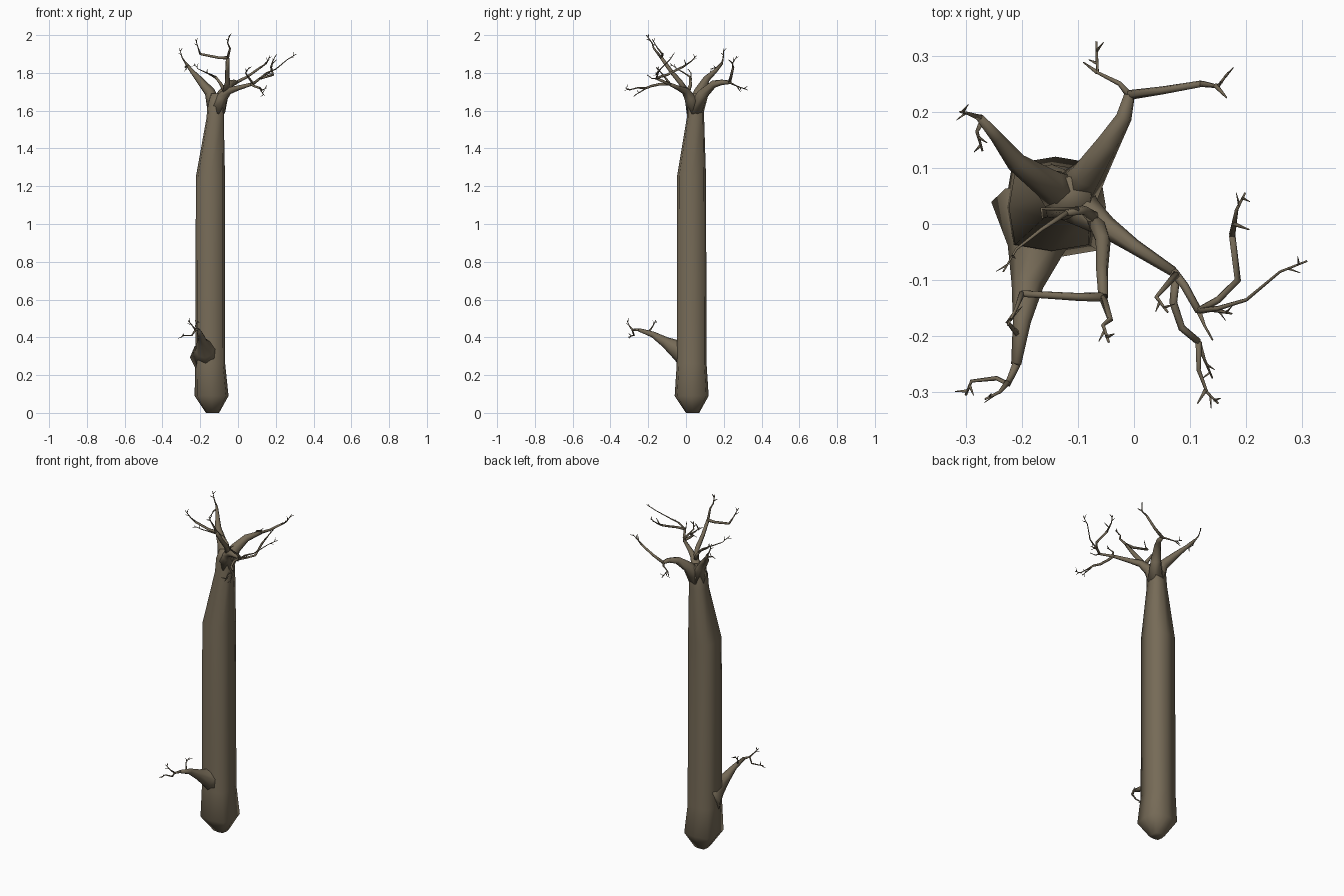
import bpy, bmesh, math, random
from mathutils import Vector

default_cube = bpy.data.objects.get("Cube")
if default_cube:
    bpy.data.objects.remove(default_cube, do_unlink=True)
random.seed(4)

BARK = (0.18, 0.145, 0.095, 1)
bark = bpy.data.materials.new("brown_bark")
bark.use_nodes = True
bark.diffuse_color = BARK
shader = bark.node_tree.nodes["Principled BSDF"]
shader.inputs["Base Color"].default_value = BARK
shader.inputs["Roughness"].default_value = 0.9


def loft(name, rings):
    """Skin a closed, smooth-shaded surface over a series of rings."""
    bm = bmesh.new()
    loops = [[bm.verts.new(point) for point in ring] for ring in rings]
    sides = len(loops[0])
    for low, high in zip(loops, loops[1:]):
        for i in range(sides):
            j = (i + 1) % sides
            bm.faces.new((low[i], low[j], high[j], high[i]))
    bm.faces.new(loops[0][::-1])
    bm.faces.new(loops[-1])
    bmesh.ops.recalc_face_normals(bm, faces=bm.faces)
    mesh = bpy.data.meshes.new(name)
    bm.to_mesh(mesh)
    bm.free()
    mesh.materials.append(bark)
    for polygon in mesh.polygons:
        polygon.use_smooth = True
    obj = bpy.data.objects.new(name, mesh)
    bpy.context.collection.objects.link(obj)
    return obj


def branch(name, points, start_radius, end_radius, sides=6):
    """Tapered tube along a path, carrying its frame from bend to bend."""
    path = [Vector(point) for point in points]
    last = len(path) - 1
    tangents = []
    for i in range(len(path)):
        ahead = path[min(i + 1, last)] - path[i]
        behind = path[i] - path[max(i - 1, 0)]
        tangents.append((ahead.normalized() + behind.normalized()).normalized())
    across = tangents[0].orthogonal().normalized()
    rings = []
    for i, (point, tangent) in enumerate(zip(path, tangents)):
        if i:
            across = tangents[i - 1].rotation_difference(tangent) @ across
        other = tangent.cross(across)
        radius = start_radius * (end_radius / start_radius) ** (i / last)
        ring = []
        for s in range(sides):
            angle = math.tau * s / sides
            ring.append(point + radius * (across * math.cos(angle) + other * math.sin(angle)))
        rings.append(ring)
    return loft(name, rings)


def twig(name, points, radius=0.006, spikes=True):
    """Thin branch with a short pair of thorns near its tip."""
    branch(name, points, radius, radius * 0.3, sides=5)
    if not spikes:
        return
    base, tip = Vector(points[-2]), Vector(points[-1])
    direction = (tip - base).normalized()
    for side in (-1, 1):
        root = base.lerp(tip, 0.5 + side * 0.2)
        out = direction.orthogonal().normalized() * side
        out.z += random.uniform(0, 0.7)
        end = root + (direction * 0.6 + out).normalized() * 0.024
        branch(name + "_thorn", [root, end], radius * 0.5, radius * 0.12, sides=4)


# Trunk: rounded-square sections given as height, centre and half width
def trunk_ring(z, x, y, half):
    ring = []
    for i in range(8):
        reach = half * (1.21 if i % 2 else 1.0)
        angle = math.tau * i / 8
        ring.append((x + reach * math.cos(angle), y + reach * math.sin(angle), z))
    return ring


loft("trunk", [trunk_ring(*section) for section in (
    (0, -.135, .035, .035), (.09, -.14, .03, .09), (.26, -.147, .03, .079),
    (1.25, -.146, .029, .077), (1.56, -.121, .05, .046),
    (1.64, -.117, .05, .044), (1.69, -.11, .05, .034))])

# Back right limb with its hooked end
branch("back_right_limb", [(-.118, .05, 1.6), (-.15, .07, 1.70), (-.21, .11, 1.77),
                           (-.245, .155, 1.81), (-.275, .19, 1.85)], .046, .007)
twig("back_right_tip", [(-.275, .19, 1.85), (-.295, .197, 1.88), (-.31, .2, 1.93)])
twig("back_right_spur", [(-.27, .185, 1.84), (-.28, .165, 1.83), (-.27, .13, 1.82)])

# Back left limb, forking into a low and a rising branch
branch("back_left_limb", [(-.112, .05, 1.6), (-.08, .09, 1.69), (-.045, .145, 1.74),
                          (-.018, .19, 1.75), (-.008, .23, 1.75)], .047, .01)
twig("back_low_twig", [(-.008, .23, 1.75), (-.025, .25, 1.74), (-.065, .27, 1.73),
                       (-.067, .325, 1.71)], .007)
twig("back_low_spur", [(-.065, .27, 1.73), (-.09, .288, 1.70)], .004, False)
branch("back_rising_branch", [(-.008, .23, 1.75), (.05, .238, 1.78), (.12, .25, 1.83)], .009, .006)
twig("back_rising_tip", [(.12, .25, 1.83), (.15, .245, 1.85), (.168, .27, 1.89)])
twig("back_rising_spur", [(.145, .247, 1.85), (.165, .225, 1.87)], .005, False)

# Left limb, the main spreading one
branch("left_limb", [(-.112, .045, 1.6), (-.085, .02, 1.67), (-.05, -.005, 1.705),
                     (0, -.04, 1.72), (.07, -.085, 1.74)], .045, .009)
branch("left_outer_branch", [(.07, -.085, 1.74), (.09, -.11, 1.75), (.115, -.155, 1.77)], .009, .007)
twig("left_outer_spur", [(.115, -.155, 1.77), (.125, -.18, 1.77), (.14, -.207, 1.79)], .005, False)
branch("left_upright", [(.115, -.155, 1.77), (.15, -.135, 1.78), (.185, -.1, 1.79),
                        (.175, -.02, 1.83)], .007, .006)
twig("left_upright_tip", [(.175, -.02, 1.83), (.183, .025, 1.86), (.198, .055, 1.89)])
twig("left_upright_spur", [(.178, 0, 1.845), (.205, -.01, 1.87)], .004, False)
twig("left_long_twig", [(.115, -.155, 1.77), (.15, -.15, 1.8), (.2, -.135, 1.82),
                        (.26, -.085, 1.87), (.308, -.066, 1.9)])
twig("left_long_spur", [(.14, -.152, 1.79), (.175, -.16, 1.80)], .005)

# Drooping branch and short hook below the left limb
branch("front_left_branch", [(.075, -.09, 1.74), (.07, -.14, 1.74), (.085, -.185, 1.73),
                             (.115, -.21, 1.72)], .008, .006)
twig("front_left_tip", [(.115, -.21, 1.72), (.115, -.26, 1.72), (.13, -.3, 1.71),
                        (.15, -.32, 1.72)])
twig("front_left_spur", [(.115, -.21, 1.72), (.125, -.24, 1.70), (.14, -.275, 1.68)], .005)
twig("front_left_thorn", [(.128, -.295, 1.71), (.113, -.32, 1.72)], .004, False)
twig("front_left_hook", [(.075, -.09, 1.75), (.04, -.13, 1.8), (.06, -.157, 1.83)], .007)

# Front limb, rising to the highest tips
branch("front_limb", [(-.07, .01, 1.69), (-.055, -.03, 1.75), (-.057, -.08, 1.81),
                      (-.055, -.13, 1.88)], .017, .009)
twig("front_high_tip", [(-.055, -.13, 1.88), (-.042, -.17, 1.93), (-.055, -.18, 1.96),
                        (-.045, -.21, 2.0)], .008)
branch("front_cross_branch", [(-.055, -.13, 1.88), (-.1, -.13, 1.88), (-.2, -.124, 1.9)], .009, .006)
twig("front_cross_tip", [(-.2, -.124, 1.9), (-.21, -.15, 1.93), (-.225, -.18, 1.98)])

# Small inner branch leaning across the crown
branch("inner_branch", [(-.07, .01, 1.7), (-.09, .025, 1.74), (-.12, .02, 1.78)], .012, .006)
twig("inner_long_twig", [(-.12, .02, 1.78), (-.165, -.01, 1.8), (-.21, -.045, 1.82),
                         (-.233, -.085, 1.85)], .005)
twig("inner_short_twig", [(-.1, .026, 1.76), (-.165, .027, 1.8), (-.163, .01, 1.82)], .005, False)

# Low side branch growing from the front of the trunk
branch("low_limb", [(-.165, .03, .3), (-.175, -.045, .335), (-.19, -.11, .375),
                    (-.2, -.175, .415), (-.21, -.25, .44)], .09, .009, sides=8)
twig("low_outer_twig", [(-.21, -.25, .44), (-.225, -.285, .44), (-.245, -.275, .41),
                        (-.29, -.28, .41), (-.3, -.305, .4)], .008)
twig("low_front_twig", [(-.225, -.282, .44), (-.24, -.3, .46), (-.265, -.312, .49)])
twig("low_upper_twig", [(-.205, -.2, .425), (-.225, -.175, .46), (-.212, -.16, .49)])
